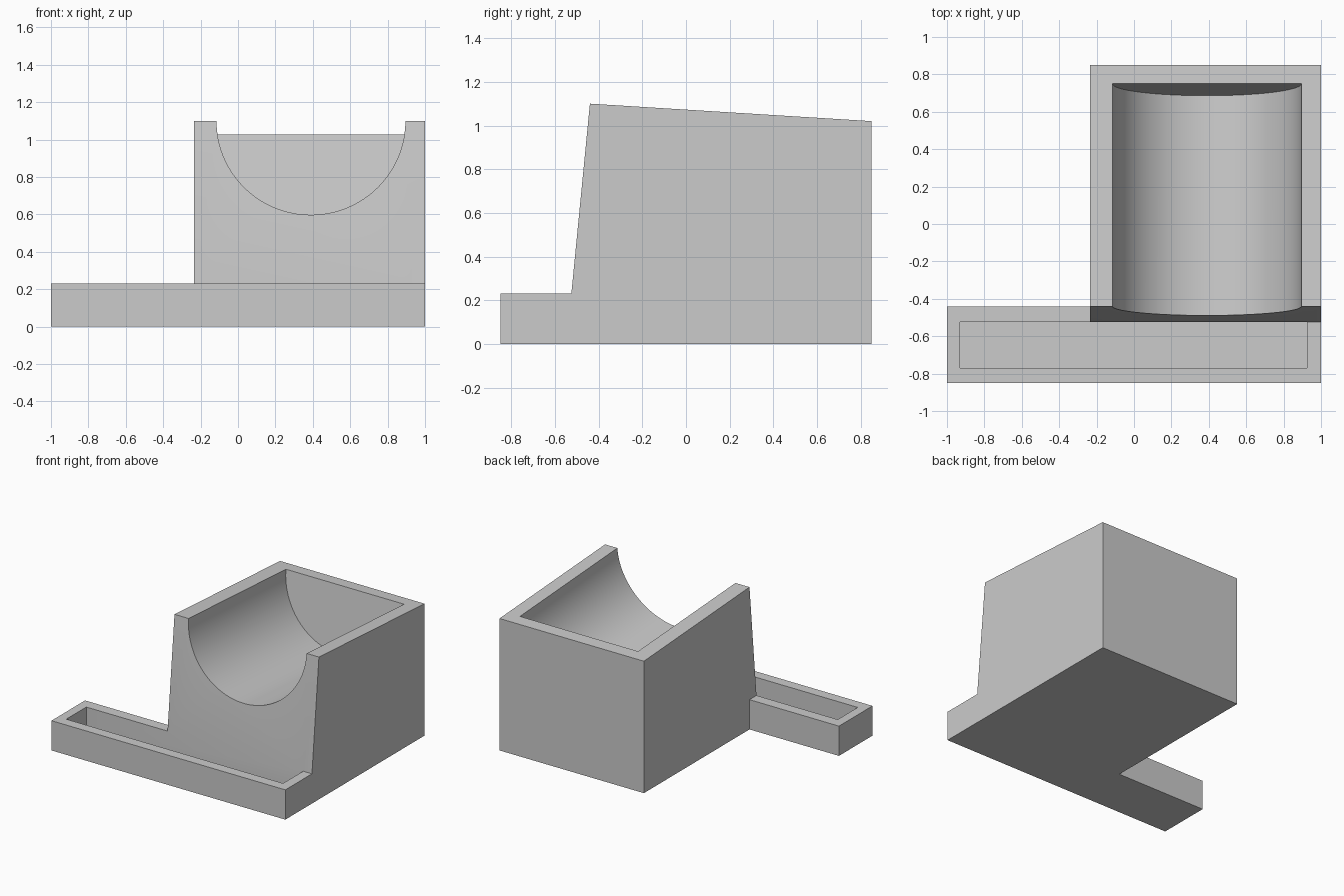
import bpy
import bmesh
from math import cos, sin, pi, radians

cube = bpy.data.objects.get("Cube")
if cube:
    bpy.data.objects.remove(cube, do_unlink=True)

GREY = (0.6, 0.6, 0.6, 1.0)
mat = bpy.data.materials.new("plain grey")
mat.use_nodes = True
mat.diffuse_color = GREY
mat.node_tree.nodes["Principled BSDF"].inputs["Base Color"].default_value = GREY


def loft(name, start, end):
    """Closed solid between two matching outlines."""
    bm = bmesh.new()
    a = [bm.verts.new(p) for p in start]
    b = [bm.verts.new(p) for p in end]
    bm.faces.new(a)
    bm.faces.new(b)
    for i in range(len(a)):
        j = (i + 1) % len(a)
        bm.faces.new((a[i], a[j], b[j], b[i]))
    bmesh.ops.recalc_face_normals(bm, faces=bm.faces)
    mesh = bpy.data.meshes.new(name)
    bm.to_mesh(mesh)
    bm.free()
    mesh.materials.append(mat)
    obj = bpy.data.objects.new(name, mesh)
    bpy.context.collection.objects.link(obj)
    return obj


def extrude_x(name, profile, x0, x1):
    return loft(name, [(x0, y, z) for y, z in profile], [(x1, y, z) for y, z in profile])


def box(name, x, y, z):
    return extrude_x(name, [(y[0], z[0]), (y[1], z[0]), (y[1], z[1]), (y[0], z[1])], *x)


def boolean(target, other, operation):
    mod = target.modifiers.new(other.name, "BOOLEAN")
    mod.operation, mod.solver, mod.object = operation, "EXACT", other
    bpy.context.view_layer.objects.active = target
    bpy.ops.object.modifier_apply(modifier=mod.name)
    bpy.data.objects.remove(other, do_unlink=True)


# Main block with leaning front face, sloping top and low front step
holder = extrude_x("holder_body", [(-0.85, 0), (0.85, 0), (0.85, 1.02), (-0.44, 1.10),
                                   (-0.525, 0.23), (-0.85, 0.23)], -0.235, 1.0)

# Tray arm reaching out to the side
boolean(holder, box("tray_arm", (-1.0, -0.235), (-0.85, -0.44), (0, 0.23)), "UNION")

# Long slot in the tray
boolean(holder, box("slot_cutter", (-0.93, 0.925), (-0.77, -0.525), (0.06, 0.3)), "DIFFERENCE")

# Round cradle: axis runs along the sloping top, rear wall leans back
CX, R, STEPS = 0.39, 0.505, 64
outline = [(-R, 0.3)]
outline += [(-R * cos(pi * i / STEPS), -R * sin(pi * i / STEPS)) for i in range(STEPS + 1)]
outline += [(R, 0.3)]


def cradle_end(y0, lean):
    points = []
    for dx, dz in outline:
        y = y0 + lean * dz
        points.append((CX + dx, y, 1.10 - 0.062 * (y + 0.44) + dz))
    return points


boolean(holder, loft("cradle_cutter", cradle_end(-0.8, 0), cradle_end(0.75, 0.127)), "DIFFERENCE")

# Smooth cradle, crisp edges elsewhere
bpy.ops.object.select_all(action="DESELECT")
holder.select_set(True)
bpy.context.view_layer.objects.active = holder
bpy.ops.object.shade_smooth_by_angle(angle=radians(30))
